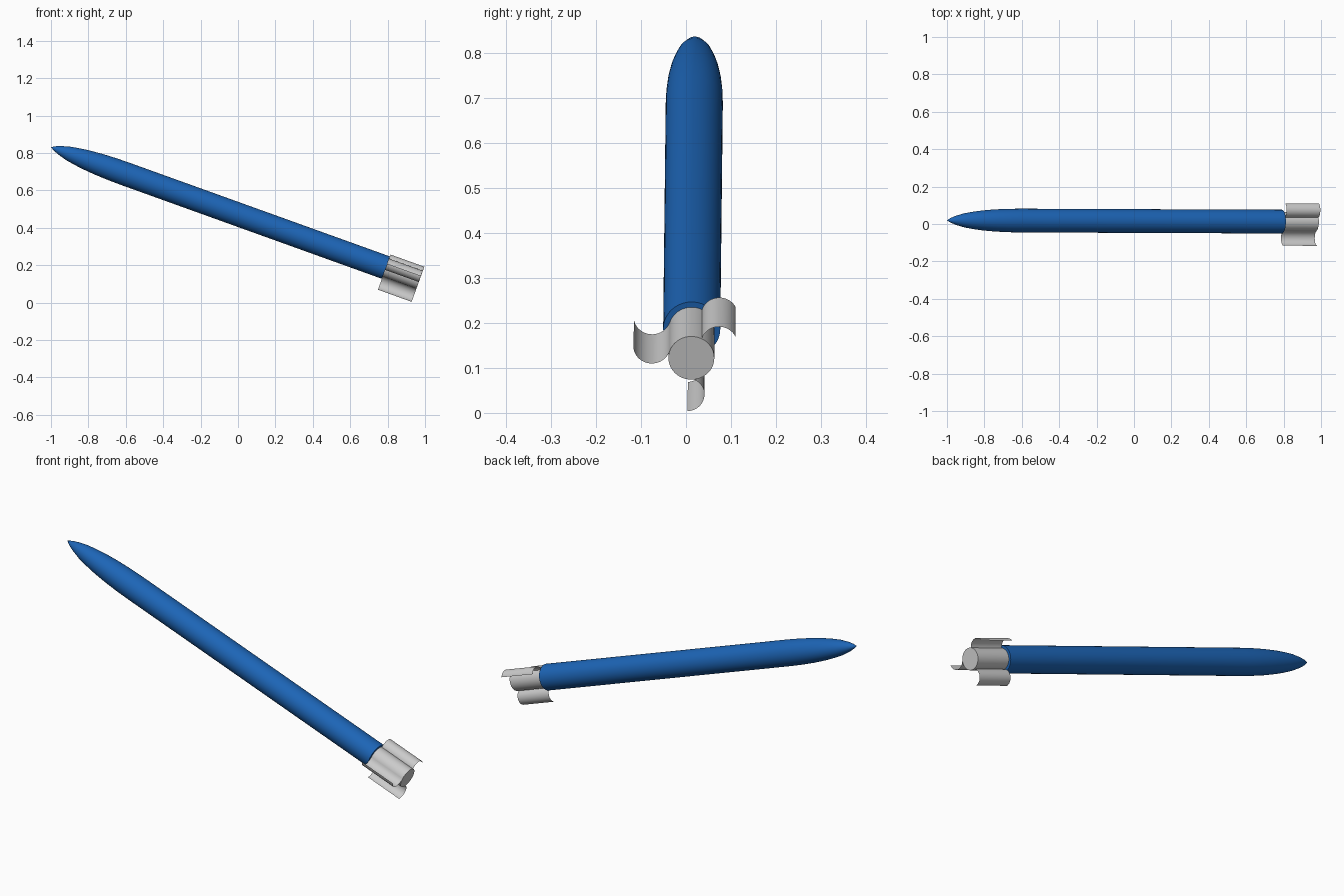
import bpy, bmesh, math
from mathutils import Vector, Matrix

if "Cube" in bpy.data.objects:
    bpy.data.objects.remove(bpy.data.objects["Cube"])

NOSE = Vector((-1.0, 0.02, 0.831))
TAIL = Vector((0.971, 0.012, 0.122))
LENGTH = (TAIL - NOSE).length
BODY_END = 1.903

# Local frame: z runs from nose to tail, x sideways, y upward
axis = (TAIL - NOSE).normalized()
side = (Vector((0, 1, 0)) - axis * axis.y).normalized()
up = axis.cross(side)
FRAME = Matrix.Translation(NOSE) @ Matrix((side, up, axis)).transposed().to_4x4()


def finish(name, bm, mat=None, recalc=True):
    if recalc:
        bmesh.ops.recalc_face_normals(bm, faces=bm.faces)
    bm.transform(FRAME)
    me = bpy.data.meshes.new(name)
    bm.to_mesh(me)
    bm.free()
    ob = bpy.data.objects.new(name, me)
    bpy.context.collection.objects.link(ob)
    if mat:
        me.materials.append(mat)
    bpy.ops.object.select_all(action='DESELECT')
    ob.select_set(True)
    bpy.context.view_layer.objects.active = ob
    bpy.ops.object.shade_smooth_by_angle(angle=math.radians(35))
    return ob


def lathe(name, profile, mat=None, steps=48):
    """Spin (distance along axis, radius) points around the axis."""
    bm = bmesh.new()
    verts = [bm.verts.new((r, 0, t)) for t, r in profile]
    edges = [bm.edges.new(p) for p in zip(verts, verts[1:])]
    bmesh.ops.spin(bm, geom=verts + edges, cent=(0, 0, 0), axis=(0, 0, 1),
                   angle=math.tau, steps=steps)
    bmesh.ops.remove_doubles(bm, verts=bm.verts, dist=1e-5)
    return finish(name, bm, mat)


def curved_fin(name, cu, cv, radius, a0, a1, steps=20):
    """Thin curved sheet running from the end of the body to the tail."""
    bm = bmesh.new()
    rows = []
    for i in range(steps + 1):
        a = math.radians(a0 + (a1 - a0) * i / steps)
        u, v = cu + radius * math.cos(a), cv + radius * math.sin(a)
        rows.append([bm.verts.new((u, v, t)) for t in (BODY_END, LENGTH)])
    for p, q in zip(rows, rows[1:]):
        bm.faces.new((p[0], p[1], q[1], q[0]))
    return finish(name, bm, recalc=False)


blue = bpy.data.materials.new("body_blue")
blue.diffuse_color = (0.012, 0.13, 0.47, 1)
blue.use_nodes = True
blue.node_tree.nodes["Principled BSDF"].inputs["Base Color"].default_value = blue.diffuse_color

# Rounded nose and long body
lathe("body", [(0, 0), (0.02, 0.012), (0.05, 0.024), (0.1, 0.038), (0.15, 0.0465),
               (0.2, 0.053), (0.27, 0.059), (0.35, 0.0625), (0.42, 0.0635),
               (BODY_END, 0.0635), (BODY_END, 0)], blue)

# Tail tube
lathe("tail_tube", [(BODY_END, 0), (BODY_END, 0.051), (LENGTH, 0.051), (LENGTH, 0)])

# Three wrap-around fins: centre, radius, arc
for name, cu, cv, r, a0, a1 in [("right_fin", 0.0615, 0.034, 0.040, 25, 168),
                                ("left_fin", -0.088, 0.028, 0.041, 188, 342),
                                ("bottom_fin", -0.010, -0.0865, 0.039, -88, 70)]:
    curved_fin(name, cu, cv, r, a0, a1)
